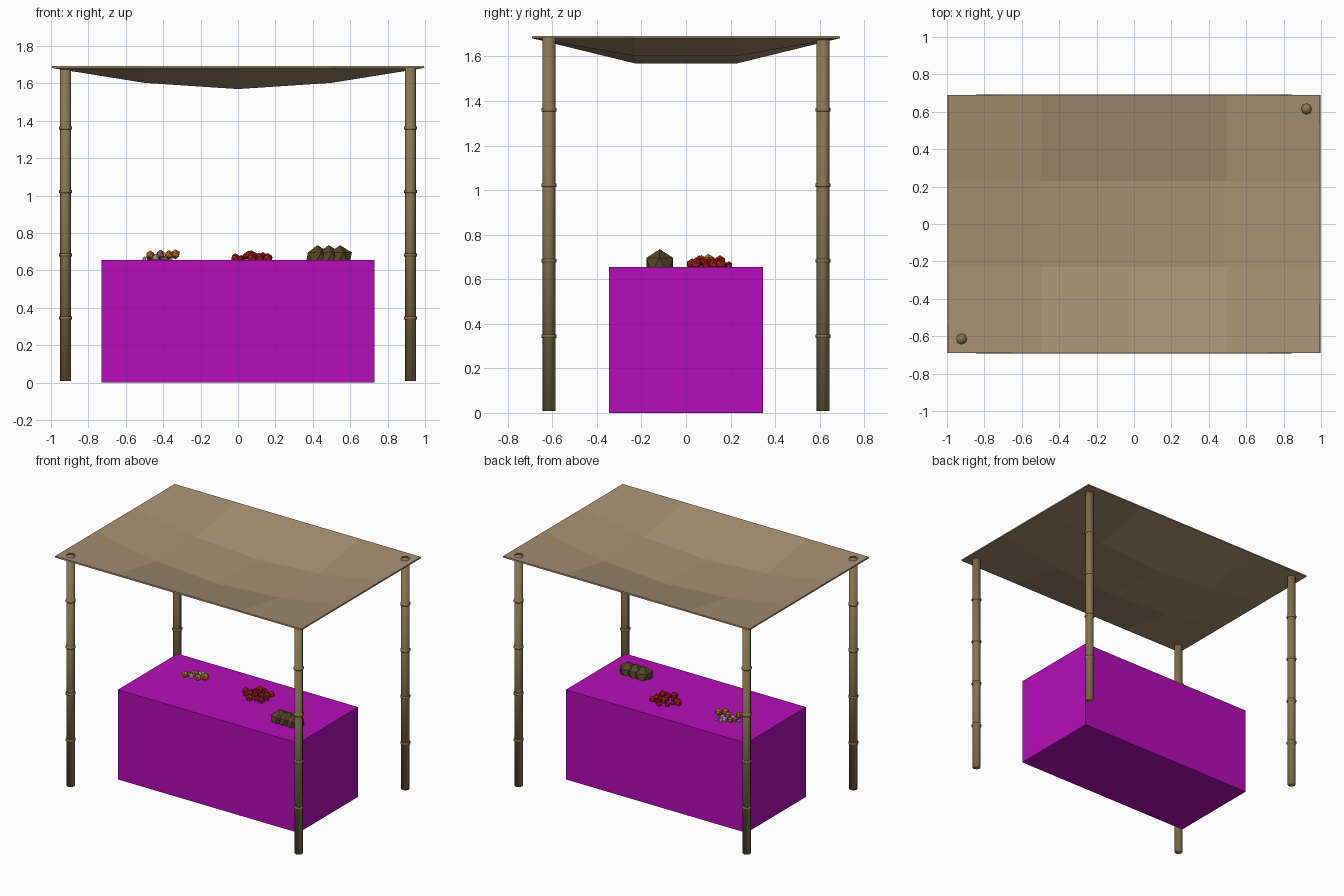
import bpy, bmesh, math, random
from mathutils import Matrix

if "Cube" in bpy.data.objects:
    bpy.data.objects.remove(bpy.data.objects["Cube"])

random.seed(4)


def material(name, rgb):
    m = bpy.data.materials.new(name)
    m.diffuse_color = (*rgb, 1)
    m.use_nodes = True
    m.node_tree.nodes["Principled BSDF"].inputs["Base Color"].default_value = m.diffuse_color
    return m


BAMBOO = material("bamboo", (0.25, 0.18, 0.08))
CANVAS = material("canvas", (0.39, 0.28, 0.17))
CLOTH = material("cloth", (0.46, 0.004, 0.48))
BREAD = material("bread", (0.09, 0.06, 0.02))
RED = material("red", (0.45, 0.015, 0.015))
ORANGE = material("orange", (0.60, 0.18, 0.02))
WHITE = material("white", (0.60, 0.60, 0.57))
PINK = material("pink", (0.45, 0.12, 0.17))


def finish(name, bm, mat, smooth=False):
    me = bpy.data.meshes.new(name)
    bmesh.ops.recalc_face_normals(bm, faces=bm.faces)
    bm.to_mesh(me)
    bm.free()
    me.materials.append(mat)
    me.polygons.foreach_set("use_smooth", [smooth] * len(me.polygons))
    ob = bpy.data.objects.new(name, me)
    bpy.context.collection.objects.link(ob)
    return ob


def cylinder(bm, x, y, z0, z1, r, sides=8):
    bmesh.ops.create_cone(bm, cap_ends=True, segments=sides, radius1=r, radius2=r,
                          depth=z1 - z0,
                          matrix=Matrix.Translation((x, y, (z0 + z1) / 2)))


def ball(bm, x, y, z, r, sub=1):
    bmesh.ops.create_icosphere(bm, subdivisions=sub, radius=r,
                               matrix=Matrix.Translation((x, y, z)))


# Four bamboo posts with node rings
for sx, side in ((-1, "left"), (1, "right")):
    for sy, end in ((-1, "front"), (1, "back")):
        bm = bmesh.new()
        cylinder(bm, sx * 0.922, sy * 0.615, 0.008, 1.691, 0.029)
        for z in (0.345, 0.683, 1.022, 1.36):
            cylinder(bm, sx * 0.922, sy * 0.615, z - 0.008, z + 0.008, 0.034)
        finish(f"{end}_{side}_post", bm, BAMBOO, smooth=True)

# Sagging canopy sheet, 4 x 3 panels with straight outer edges
bm = bmesh.new()
NX, NY = 4, 3
grid = [[bm.verts.new((-0.995 + 1.99 * i / NX, -0.69 + 1.38 * j / NY,
                       1.692 - 0.13 * math.sin(math.pi * i / NX) * math.sin(math.pi * j / NY)))
         for j in range(NY + 1)] for i in range(NX + 1)]
for i in range(NX):
    for j in range(NY):
        bm.faces.new((grid[i][j], grid[i + 1][j], grid[i + 1][j + 1], grid[i][j + 1]))
canopy = finish("canopy", bm, CANVAS)
mod = canopy.modifiers.new("thickness", "SOLIDIFY")
mod.thickness = 0.01
mod.offset = -1

# Cloth-covered table
bm = bmesh.new()
bmesh.ops.create_cube(bm, size=1, matrix=Matrix.Translation((0, 0, 0.3275))
                      @ Matrix.Diagonal((1.46, 0.69, 0.655, 1)))
finish("table", bm, CLOTH)

# Bread loaf made of three lumps
bm = bmesh.new()
for x in (0.425, 0.485, 0.545):
    ball(bm, x, -0.118, 0.664, 0.071)
finish("bread_loaf", bm, BREAD)

# Pile of red berries
bm = bmesh.new()
for k in range(20):
    a, d = k * 2.4, 0.1 * math.sqrt(k / 20)
    r = random.uniform(0.015, 0.027)
    lift = 0.014 if d < 0.06 else 0
    ball(bm, 0.085 + 1.08 * d * math.cos(a), 0.105 + 0.9 * d * math.sin(a),
         0.655 + 0.5 * r + lift, r)
finish("red_berries", bm, RED)

# Mixed sweets
sweets = {
    "orange_sweets": (ORANGE, [(-0.47, 0.06, 0.024), (-0.45, 0.13, 0.022),
                               (-0.37, 0.07, 0.025), (-0.335, 0.10, 0.027)]),
    "white_sweets": (WHITE, [(-0.44, 0.09, 0.02), (-0.41, 0.14, 0.022),
                             (-0.38, 0.12, 0.02), (-0.40, 0.17, 0.016),
                             (-0.36, 0.16, 0.012), (-0.50, 0.10, 0.012)]),
    "pink_sweets": (PINK, [(-0.415, 0.105, 0.026), (-0.47, 0.10, 0.02)]),
}
for name, (mat, spots) in sweets.items():
    bm = bmesh.new()
    for x, y, r in spots:
        ball(bm, x, y, 0.655 + (1.15 * r if r > 0.023 else 0.6 * r), r)
    finish(name, bm, mat)
